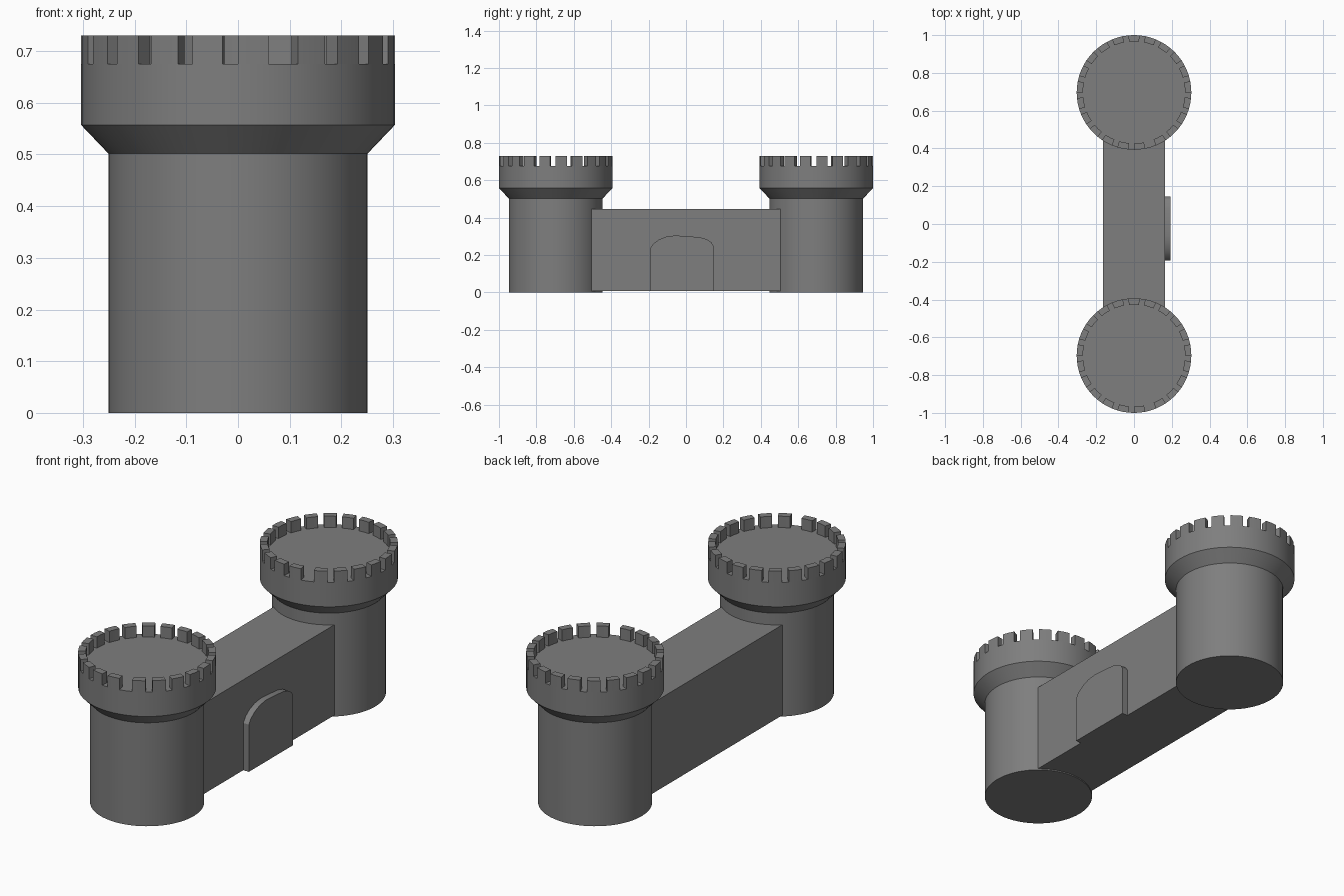
import bpy, bmesh, math

if "Cube" in bpy.data.objects:
    bpy.data.objects.remove(bpy.data.objects["Cube"])

TOWER_Y = 0.6965
R_BODY, R_HEAD, R_INNER = 0.251, 0.3035, 0.27
Z_FLOOR, Z_TOP = 0.675, 0.73
SEGS, MERLONS = 64, 21
STEP = 2 * math.pi / SEGS

stone = bpy.data.materials.new("dark_stone")
stone.diffuse_color = (0.21, 0.21, 0.21, 1)
stone.use_nodes = True
stone.node_tree.nodes["Principled BSDF"].inputs["Base Color"].default_value = stone.diffuse_color


def finish(name, bm):
    bmesh.ops.recalc_face_normals(bm, faces=bm.faces)
    mesh = bpy.data.meshes.new(name)
    bm.to_mesh(mesh)
    bm.free()
    mesh.materials.append(stone)
    obj = bpy.data.objects.new(name, mesh)
    bpy.context.collection.objects.link(obj)
    return obj


def extrude_outline(bm, points, offset):
    """Make a closed prism from a planar outline."""
    face = bm.faces.new([bm.verts.new(p) for p in points])
    new = bmesh.ops.extrude_face_region(bm, geom=[face], use_keep_orig=True)["geom"]
    verts = [g for g in new if isinstance(g, bmesh.types.BMVert)]
    bmesh.ops.translate(bm, verts=verts, vec=offset)


def smooth(obj):
    bpy.ops.object.select_all(action='DESELECT')
    obj.select_set(True)
    bpy.context.view_layer.objects.active = obj
    bpy.ops.object.shade_smooth_by_angle(angle=math.radians(25))


def ring(r, y, z, steps):
    """Points on a tower circle, counted in segments from the front."""
    return [(r * math.sin(s * STEP), y - r * math.cos(s * STEP), z) for s in steps]


def tower(name, y):
    # turned shaft with flared head
    bm = bmesh.new()
    profile = [(R_BODY, 0), (R_BODY, 0.502), (R_HEAD, 0.557), (R_HEAD, Z_FLOOR)]
    rings = [[bm.verts.new(p) for p in ring(r, y, z, range(SEGS))] for r, z in profile]
    for a, b in zip(rings, rings[1:]):
        for i in range(SEGS):
            j = (i + 1) % SEGS
            bm.faces.new((a[i], a[j], b[j], b[i]))
    bm.faces.new(rings[0])
    bm.faces.new(rings[-1])
    smooth(finish(name, bm))

    # battlements: two segments solid, one open, leaving one double gap
    bm = bmesh.new()
    for k in range(MERLONS):
        s = 4 + 3 * k
        outline = (ring(R_HEAD, y, Z_FLOOR, (s, s + 1, s + 2))
                   + ring(R_INNER, y, Z_FLOOR, (s + 2, s + 1, s)))
        extrude_outline(bm, outline, (0, 0, Z_TOP - Z_FLOOR))
    smooth(finish(name + "_battlements", bm))


tower("front_tower", -TOWER_Y)
tower("back_tower", TOWER_Y)

# connecting wall
bm = bmesh.new()
w, h = 0.163, 0.508
extrude_outline(bm, [(-w, -h, 0.006), (w, -h, 0.006), (w, h, 0.006), (-w, h, 0.006)],
                (0, 0, 0.439))
finish("wall", bm)

# arched door slab on the right side of the wall
bm = bmesh.new()
arch = [(-0.192, 0.006), (0.146, 0.006), (0.146, 0.25), (0.135, 0.268), (0.11, 0.284),
        (0.075, 0.294), (0.0, 0.301), (-0.06, 0.304), (-0.105, 0.298),
        (-0.145, 0.282), (-0.175, 0.26), (-0.192, 0.235)]
extrude_outline(bm, [(0.155, y, z) for y, z in arch], (0.038, 0, 0))
smooth(finish("door", bm))
